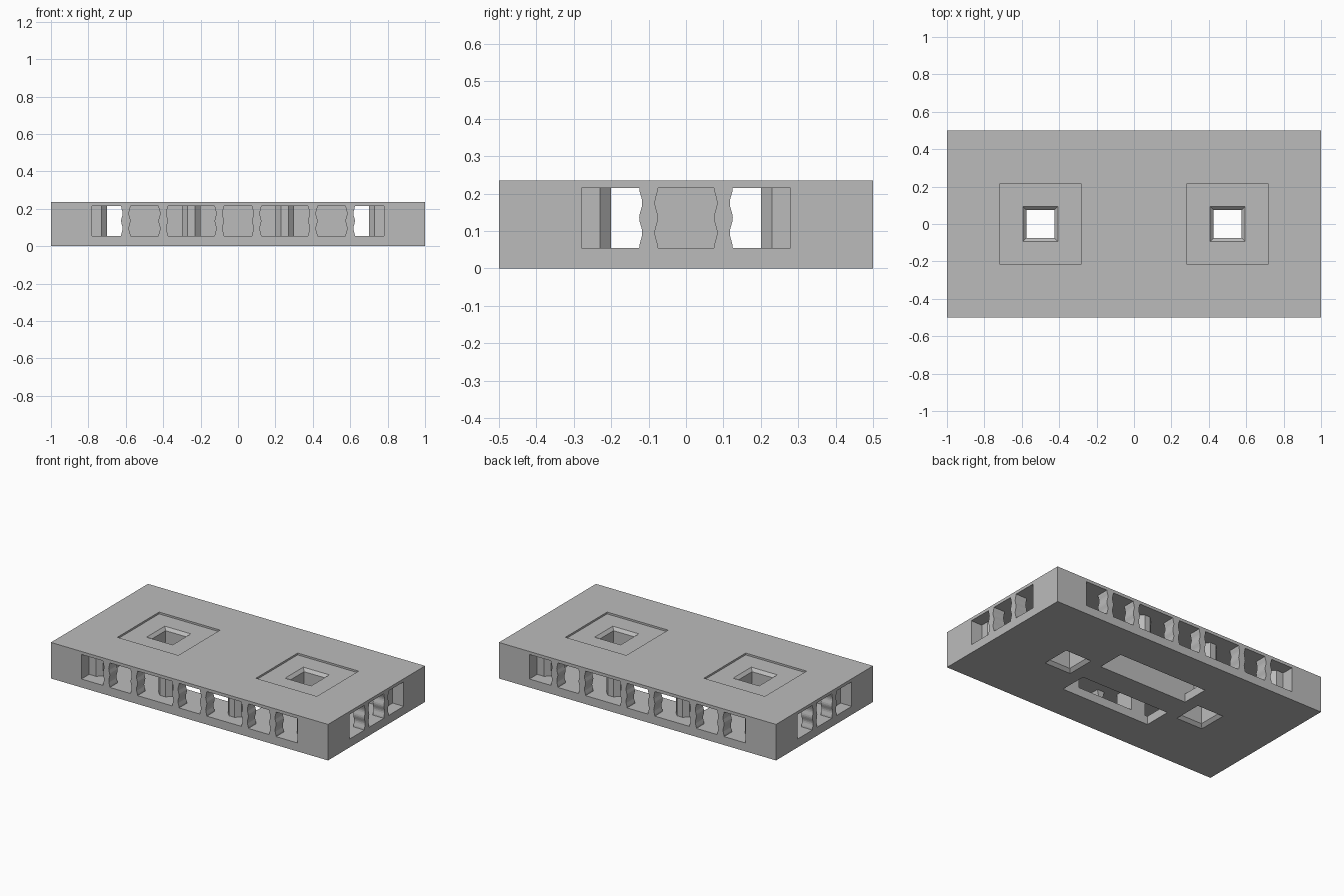
import bpy, bmesh, math

old = bpy.data.objects.get("Cube")
if old:
    bpy.data.objects.remove(old, do_unlink=True)

grey = bpy.data.materials.new("plain_grey")
grey.use_nodes = True
COLOUR = (0.5, 0.5, 0.5, 1)
grey.diffuse_color = COLOUR
grey.node_tree.nodes["Principled BSDF"].inputs["Base Color"].default_value = COLOUR

H = 0.235             # slab height
LOW, HIGH = 0.055, 0.215   # cavity floor and ceiling
HOLES = (-0.5, 0.5)   # x of the two square shafts


def prism(name, pts, to_low, to_high):
    """Join a bottom and a top outline into a closed solid."""
    bm = bmesh.new()
    low = [bm.verts.new(to_low(p)) for p in pts]
    high = [bm.verts.new(to_high(p)) for p in pts]
    bm.faces.new(low)
    bm.faces.new(high)
    n = len(pts)
    for i in range(n):
        j = (i + 1) % n
        bm.faces.new((low[i], low[j], high[j], high[i]))
    bmesh.ops.recalc_face_normals(bm, faces=bm.faces)
    me = bpy.data.meshes.new(name)
    bm.to_mesh(me)
    bm.free()
    me.materials.append(grey)
    ob = bpy.data.objects.new(name, me)
    bpy.context.collection.objects.link(ob)
    return ob


def plan(name, pts, z0, z1):
    return prism(name, pts, lambda p: (p[0], p[1], z0), lambda p: (p[0], p[1], z1))


def box(name, x0, x1, y0, y1, z0, z1):
    return plan(name, [(x0, y0), (x1, y0), (x1, y1), (x0, y1)], z0, z1)


def frustum(name, x, r0, r1, z0, z1):
    square = [(-1, -1), (1, -1), (1, 1), (-1, 1)]
    return prism(name, square, lambda p: (x + p[0] * r0, p[1] * r0, z0),
                 lambda p: (x + p[0] * r1, p[1] * r1, z1))


def cut(target, cutters):
    """Subtract the cutters, bake the result and remove the cutters."""
    for c in cutters:
        c.hide_render = True
        m = target.modifiers.new("cut", 'BOOLEAN')
        m.operation = 'DIFFERENCE'
        m.solver = 'EXACT'
        m.object = c
    bpy.context.view_layer.update()
    dg = bpy.context.evaluated_depsgraph_get()
    baked = bpy.data.meshes.new_from_object(target.evaluated_get(dg))
    target.modifiers.clear()
    target.data = baked
    for c in cutters:
        bpy.data.objects.remove(c, do_unlink=True)


def duct(name, centre, end, along_y):
    """Straight duct with chamfered mouths."""
    w, f, a, b = 0.2, 0.24, end - 0.11, end - 0.07
    half = [(-w, -a), (-f, -b), (f, -b), (w, -a)]
    pts = half + [(-u, -v) for u, v in half]
    pts = [(u + centre, v) if along_y else (v, u + centre) for u, v in pts]
    return plan(name, pts, LOW, HIGH)


def hole_cutters(x):
    return [box("hole", x - 0.076, x + 0.076, -0.076, 0.076, -0.1, 0.4),
            frustum("top_flare", x, 0.074, 0.104, H - 0.032, H - 0.002),
            frustum("bottom_flare", x, 0.105, 0.074, -0.01, 0.021)]


# Slab with window recesses, crossing ducts, bottom slots and shafts
slab = box("slab", -1, 1, -0.5, 0.5, 0, H)
cutters = []
for s in (-1, 1):
    ya, yb = sorted((s * 0.42, s * 0.6))
    cutters.append(box("long_recess", -0.78, 0.78, ya, yb, LOW, HIGH))
    xa, xb = sorted((s * 0.92, s * 1.1))
    cutters.append(box("end_recess", xa, xb, -0.28, 0.28, LOW, HIGH))
    ya, yb = sorted((s * 0.08, s * 0.26))
    cutters.append(box("bottom_slot", -0.32, 0.32, ya, yb, -0.1, HIGH))
for x in (-0.5, 0, 0.5):
    cutters.append(duct("cross_duct", x, 0.5, True))
cutters.append(duct("long_duct", 0, 1.0, False))
for x in HOLES:
    cutters.append(box("top_panel", x - 0.22, x + 0.22, -0.215, 0.215, H - 0.012, 0.4))
    cutters += hole_cutters(x)
cut(slab, cutters)

# Square shaft walls around the holes, joined by a middle wall
for x in HOLES:
    shaft = box("shaft_wall", x - 0.11, x + 0.11, -0.11, 0.11, LOW, HIGH)
    cut(shaft, hole_cutters(x))
box("middle_wall", -0.39, 0.39, -0.08, 0.08, LOW, HIGH)

# Wavy window dividers
STEPS = 16
side = []
for i in range(STEPS + 1):
    t = i / STEPS
    side.append((0.021 + 0.004 * math.cos(4 * math.pi * t), LOW + t * (HIGH - LOW)))
outline = side + [(-u, z) for u, z in reversed(side)]
for s in (-1, 1):
    for x in (-0.6, -0.4, -0.1, 0.1, 0.4, 0.6):
        prism("long_side_divider", outline,
              lambda p: (x + p[0], s * 0.5, p[1]), lambda p: (x + p[0], s * 0.42, p[1]))
    for y in (-0.1, 0.1):
        prism("end_divider", outline,
              lambda p: (s * 1.0, y + p[0], p[1]), lambda p: (s * 0.92, y + p[0], p[1]))
